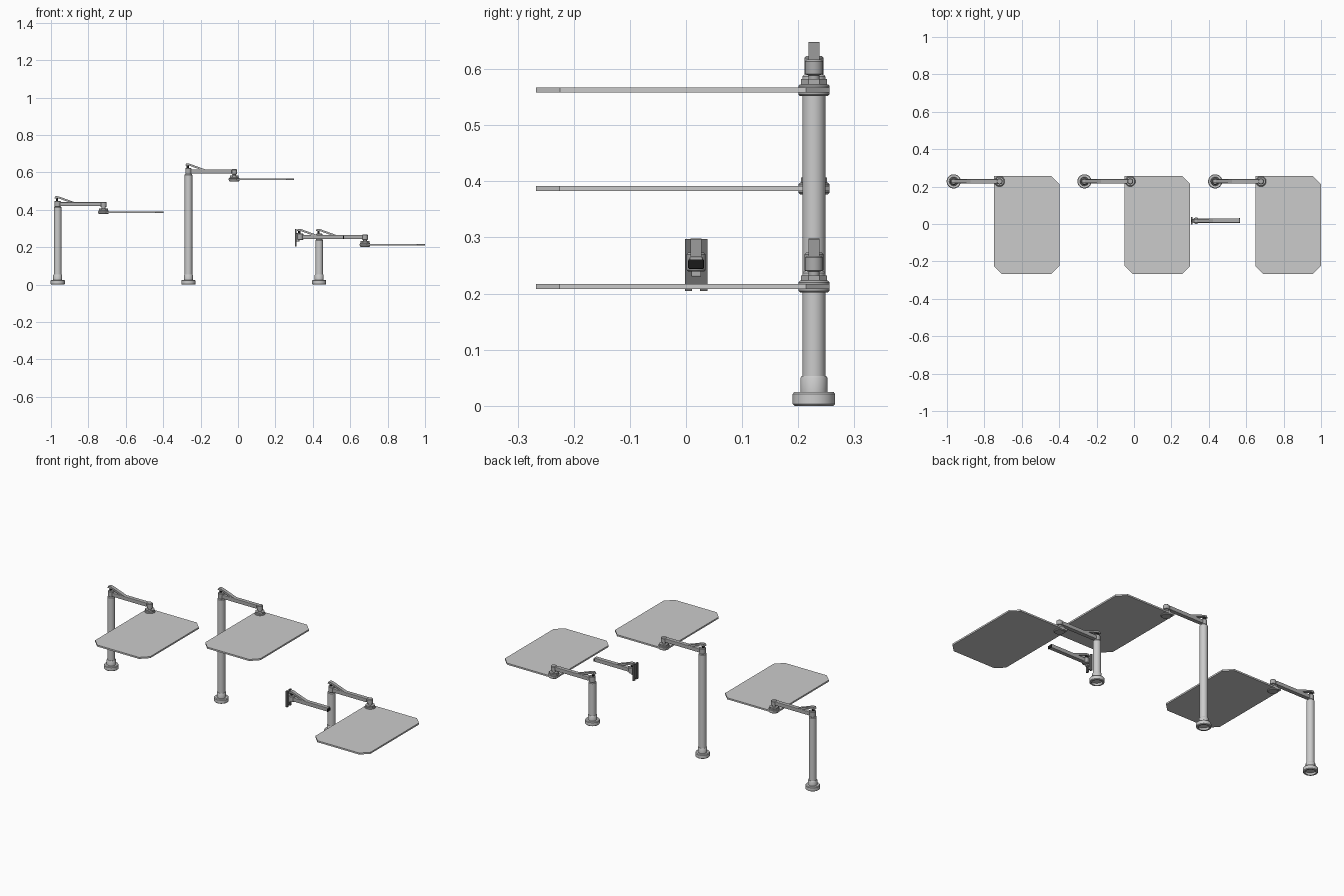
import bpy, bmesh, math
from mathutils import Vector

cube = bpy.data.objects.get("Cube")
if cube:
    bpy.data.objects.remove(cube, do_unlink=True)


def material(name, value):
    m = bpy.data.materials.new(name)
    m.use_nodes = True
    color = (value, value, value, 1)
    m.diffuse_color = color
    m.node_tree.nodes["Principled BSDF"].inputs["Base Color"].default_value = color
    return m


LIGHT = material("light grey", 0.6)
GREY = material("metal grey", 0.42)
DARK = material("dark grey", 0.15)
BLACK = material("black", 0.01)


def finish(name, bm, mat, bevel=0.0, smooth=False):
    bmesh.ops.recalc_face_normals(bm, faces=bm.faces)
    mesh = bpy.data.meshes.new(name)
    bm.to_mesh(mesh)
    bm.free()
    mesh.materials.append(mat)
    ob = bpy.data.objects.new(name, mesh)
    bpy.context.collection.objects.link(ob)
    if bevel:
        mod = ob.modifiers.new("bevel", "BEVEL")
        mod.width = bevel
        mod.segments = 2
    if smooth:
        bpy.ops.object.select_all(action="DESELECT")
        ob.select_set(True)
        bpy.context.view_layer.objects.active = ob
        bpy.ops.object.shade_smooth_by_angle(angle=math.radians(35))
    return ob


def box(name, lo, hi, mat, bevel=0.0):
    bm = bmesh.new()
    bmesh.ops.create_cube(bm, size=1)
    for v in bm.verts:
        v.co = Vector([lo[i] + (v.co[i] + 0.5) * (hi[i] - lo[i]) for i in range(3)])
    return finish(name, bm, mat, bevel)


def lathe(name, center, profile, mat, sides=32):
    """Turn (radius, height) points about a vertical axis."""
    bm = bmesh.new()
    rings = []
    for r, z in profile:
        rings.append([bm.verts.new((center[0] + r * math.cos(a), center[1] + r * math.sin(a),
                                    center[2] + z))
                      for a in (2 * math.pi * (i + 0.5) / sides for i in range(sides))])
    for a, b in zip(rings, rings[1:]):
        for i in range(sides):
            j = (i + 1) % sides
            bm.faces.new((a[i], a[j], b[j], b[i]))
    bm.faces.new(rings[0])
    bm.faces.new(rings[-1])
    return finish(name, bm, mat, smooth=sides > 8)


def extrude(name, points, vector, mat, bevel=0.0):
    bm = bmesh.new()
    face = bm.faces.new([bm.verts.new(p) for p in points])
    top = bmesh.ops.extrude_face_region(bm, geom=[face])["geom"]
    verts = [g for g in top if isinstance(g, bmesh.types.BMVert)]
    bmesh.ops.translate(bm, verts=verts, vec=vector)
    return finish(name, bm, mat, bevel)


def swing_arm(label, x, y, z):
    """Beam, pivot head and lever that start at pivot x, y, z and reach to +x."""
    box(label + "_beam", (x + 0.012, y - 0.012, z - 0.011), (x + 0.232, y + 0.012, z + 0.011),
        GREY, 0.003)
    lathe(label + "_pivot_head", (x, y, z),
          [(0.014, -0.016), (0.017, -0.013), (0.017, 0.015), (0.014, 0.018)], GREY)
    lathe(label + "_pivot_pin", (x - 0.004, y, z), [(0.006, 0.016), (0.006, 0.034)], BLACK, 16)
    lever = [(-0.018, 0.031), (-0.012, 0.043), (0.004, 0.042), (0.092, 0.010), (0.062, 0.010),
             (0.002, 0.032)]
    extrude(label + "_lever", [(x + px, y - 0.01, z + pz) for px, pz in lever],
            (0, 0.02, 0), GREY)


def tray_stand(label, x, y, z):
    """Post with a swing arm at height z that carries a flat tray."""
    # Hollow foot, collar and column
    lathe(label + "_foot", (x, y, 0),
          [(0.022, 0.012), (0.027, 0.012), (0.027, 0.0), (0.035, 0.0), (0.038, 0.003),
           (0.038, 0.021), (0.035, 0.025), (0.024, 0.025), (0.024, 0.050), (0.022, 0.053),
           (0.02, 0.053)], LIGHT)
    lathe(label + "_post", (x, y, 0),
          [(0.0205, 0.05), (0.0205, z - 0.018), (0.018, z - 0.015)], LIGHT)
    swing_arm(label + "_arm", x, y, z)
    # Vertical joint at the arm end
    jx = x + 0.245
    lathe(label + "_end_joint", (jx, y, z),
          [(0.010, -0.026), (0.010, -0.016), (0.016, -0.014), (0.016, 0.009), (0.013, 0.012)],
          GREY)
    lathe(label + "_tray_clamp", (jx, y, z),
          [(0.025, -0.053), (0.028, -0.050), (0.028, -0.035), (0.025, -0.032)], GREY, 24)
    lathe(label + "_clamp_cap", (jx, y, z), [(0.025, -0.033), (0.025, -0.023)], GREY, 8)
    # Tray with clipped corners away from the clamp
    x0, x1, y0, y1, c = x + 0.215, x + 0.565, -0.267, 0.256, 0.042
    outline = [(x0, y1), (x0, y0 + c), (x0 + c, y0), (x1 - c, y0), (x1, y0 + c),
               (x1, y1 - c), (x1 - c, y1)]
    extrude(label + "_tray", [(px, py, z - 0.047) for px, py in outline], (0, 0, 0.009), LIGHT)


POST_Y = 0.228
for label, x, z in (("right", -0.964, 0.43), ("middle", -0.265, 0.605), ("left", 0.434, 0.255)):
    tray_stand(label, x, POST_Y, z)

# Separate arm on a wall bracket
wx, wy, wz = 0.332, 0.018, 0.255
for side in (-1, 1):
    c = wy + side * 0.0135
    box("wall_rail", (0.304, c - 0.0065, 0.205), (0.313, c + 0.0065, 0.297), DARK)
box("wall_plate", (0.305, wy - 0.009, 0.217), (0.311, wy + 0.009, 0.292), DARK)
box("wall_bracket", (0.310, wy - 0.009, 0.230), (0.328, wy + 0.009, 0.275), GREY, 0.002)
swing_arm("wall_arm", wx, wy, wz)
box("wall_arm_tip", (0.561, wy - 0.014, 0.244), (0.567, wy + 0.014, 0.261), BLACK, 0.002)
